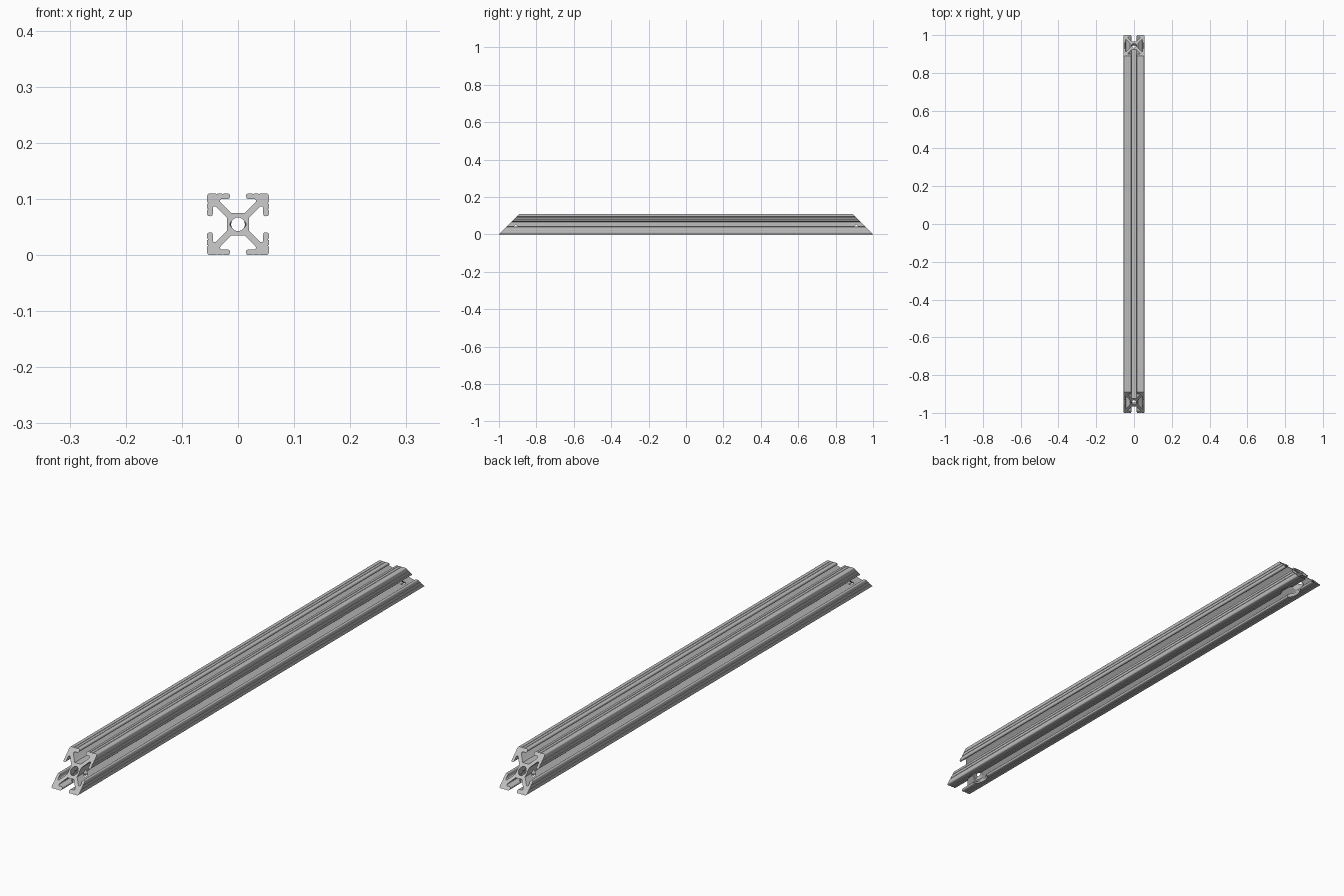
import bpy, bmesh, math
from mathutils import Matrix, Vector

old = bpy.data.objects.get("Cube")
if old:
    bpy.data.objects.remove(old, do_unlink=True)

HALF = 0.055      # half of the square section
LENGTH = 1.0      # half length along the bottom edge

aluminium = bpy.data.materials.new("aluminium grey")
aluminium.use_nodes = True
colour = (0.52, 0.52, 0.52, 1)
aluminium.diffuse_color = colour
aluminium.node_tree.nodes["Principled BSDF"].inputs["Base Color"].default_value = colour


def arc(cx, cy, r, start, end, steps=5):
    angles = [math.radians(start + (end - start) * i / steps) for i in range(steps + 1)]
    return [(cx + r * math.cos(a), cy + r * math.sin(a)) for a in angles]


# One eighth of the section: hub, slot pocket, lip, grooved face, corner
eighth = [(0.012, 0.02)]
eighth += arc(0.0285, 0.0415, 0.0035, -45, 90)
eighth += arc(0.0185, 0.0493, 0.0043, 270, 180)
eighth += arc(0.0185, HALF - 0.004, 0.004, 180, 90)
for groove in (0.027, 0.038):
    eighth += arc(groove, HALF, 0.0015, 180, 360, 4)
eighth += arc(HALF - 0.005, HALF - 0.005, 0.005, 90, 45, 3)

# Mirror over the diagonal, then turn the quarter four times
quarter = eighth + [(y, x) for x, y in reversed(eighth[:-1])]
section = []
for turn in range(4):
    a = -turn * math.pi / 2
    c, s = round(math.cos(a)), round(math.sin(a))
    section += [(x * c - y * s, x * s + y * c) for x, y in quarter]


# Extrusion with both ends mitred at 45 degrees
bm = bmesh.new()
rings = [[bm.verts.new((x, side * (LENGTH - (z + HALF)), z + HALF)) for x, z in section]
         for side in (-1, 1)]
front, back = rings
bm.faces.new(front)
bm.faces.new(list(reversed(back)))
for i in range(len(section)):
    j = (i + 1) % len(section)
    bm.faces.new((front[i], back[i], back[j], front[j]))
bmesh.ops.recalc_face_normals(bm, faces=bm.faces)
mesh = bpy.data.meshes.new("slotted_bar")
bm.to_mesh(mesh)
bm.free()
bar = bpy.data.objects.new("slotted_bar", mesh)
bpy.context.collection.objects.link(bar)
mesh.materials.append(aluminium)
bpy.context.view_layer.objects.active = bar
bar.select_set(True)


def drill(name, start, direction, near, far, radius):
    """Cut a round hole along a direction from near to far."""
    direction = Vector(direction).normalized()
    cut_bm = bmesh.new()
    place = Matrix.Translation(Vector(start) + direction * (near + far) / 2)
    turn = direction.to_track_quat("Z", "Y").to_matrix().to_4x4()
    bmesh.ops.create_cone(cut_bm, cap_ends=True, segments=32, radius1=radius,
                          radius2=radius, depth=far - near, matrix=place @ turn)
    cut_mesh = bpy.data.meshes.new(name)
    cut_bm.to_mesh(cut_mesh)
    cut_bm.free()
    cut_mesh.materials.append(aluminium)
    cutter = bpy.data.objects.new(name, cut_mesh)
    cutter.hide_render = True
    bpy.context.collection.objects.link(cutter)
    mod = bar.modifiers.new(name, "BOOLEAN")
    mod.operation = "DIFFERENCE"
    mod.solver = "EXACT"
    mod.object = cutter
    bpy.ops.object.modifier_apply(modifier=mod.name)
    bpy.data.objects.remove(cutter, do_unlink=True)


# Bore along the length, then a bolt hole and access hole square to each mitre
drill("centre_bore", (0, 0, HALF), (0, 1, 0), -1.1, 1.1, 0.0122)
for side in (-1, 1):
    mitre = (0, side * (LENGTH - HALF), HALF)
    inward = (0, -side, -1)
    drill("bolt_hole", mitre, inward, -0.02, 0.035, 0.0142)
    drill("access_hole", mitre, inward, 0.027, 0.14, 0.03)

bpy.ops.object.shade_smooth_by_angle(angle=math.radians(30))
